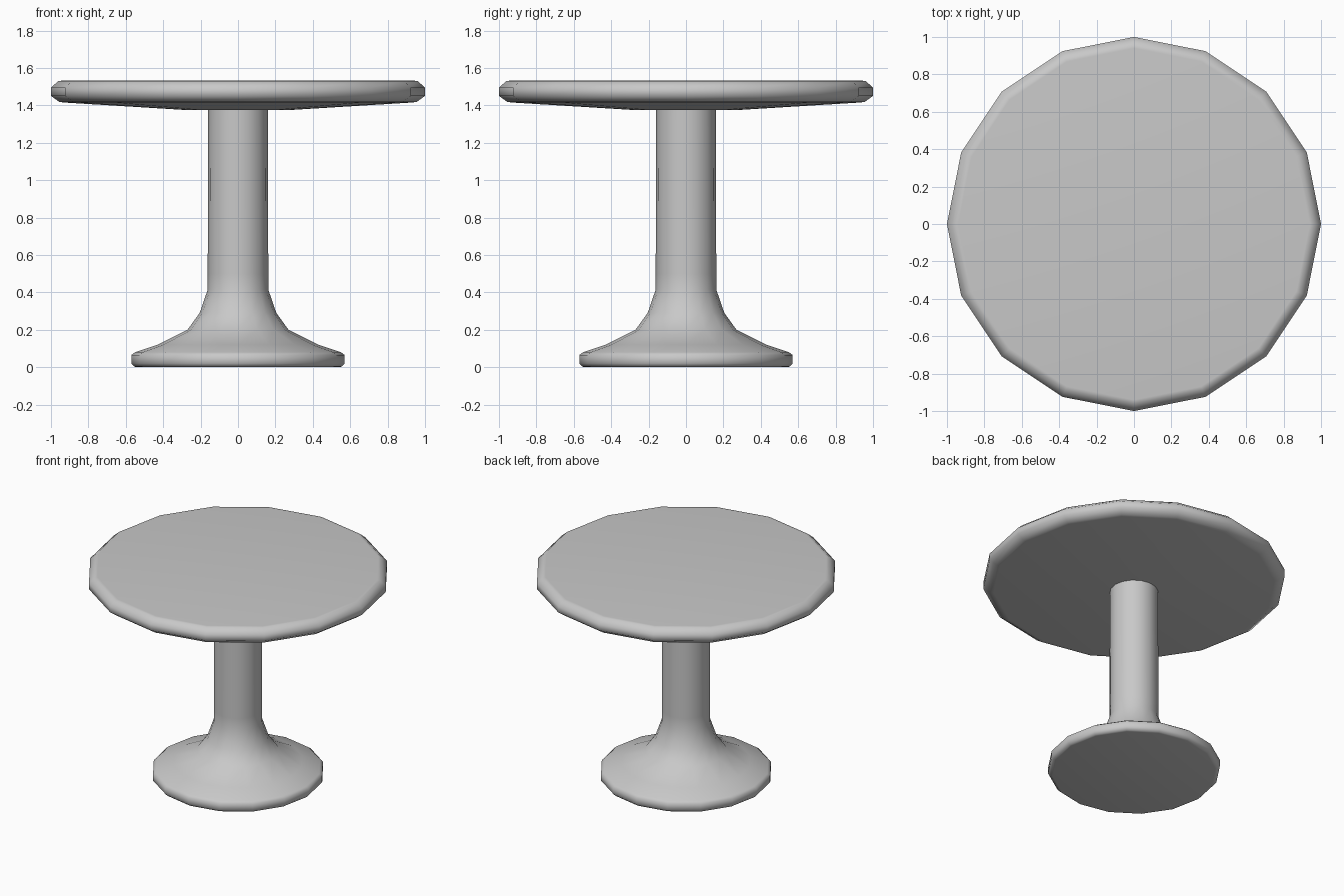
import bpy, bmesh, math

SIDES = 16

cube = bpy.data.objects.get("Cube")
if cube:
    bpy.data.objects.remove(cube, do_unlink=True)

grey = bpy.data.materials.new("plain grey")
grey.use_nodes = True
colour = (0.58, 0.58, 0.58, 1)
grey.diffuse_color = colour
grey.node_tree.nodes["Principled BSDF"].inputs["Base Color"].default_value = colour


def lathe(name, profile):
    """Revolve (radius, height) points, listed bottom to top, and cap both ends."""
    bm = bmesh.new()
    rings = []
    for r, z in profile:
        angles = [math.tau * i / SIDES for i in range(SIDES)]
        rings.append([bm.verts.new((r * math.cos(a), r * math.sin(a), z)) for a in angles])
    for low, high in zip(rings, rings[1:]):
        for i in range(SIDES):
            j = (i + 1) % SIDES
            bm.faces.new((low[i], low[j], high[j], high[i]))
    bm.faces.new(rings[0][::-1])
    bm.faces.new(rings[-1])
    mesh = bpy.data.meshes.new(name)
    bm.to_mesh(mesh)
    bm.free()
    mesh.materials.append(grey)
    obj = bpy.data.objects.new(name, mesh)
    bpy.context.collection.objects.link(obj)
    bpy.ops.object.select_all(action="DESELECT")
    obj.select_set(True)
    bpy.context.view_layer.objects.active = obj
    bpy.ops.object.shade_smooth_by_angle(angle=math.radians(60))
    return obj


# Round top: shallow cone underneath, rounded rim, flat upper face
lathe("table_top", [(0.28, 1.375), (0.93, 1.415), (0.955, 1.418), (1.0, 1.45),
                    (1.0, 1.495), (0.96, 1.53), (0.94, 1.532)])

# Flared foot sweeping up into the straight column
lathe("pedestal", [(0.54, 0), (0.555, 0.003), (0.57, 0.02), (0.57, 0.065),
                   (0.55, 0.08), (0.43, 0.12), (0.27, 0.2), (0.205, 0.29),
                   (0.162, 0.415), (0.162, 0.5), (0.16, 1.3), (0.16, 1.38)])
